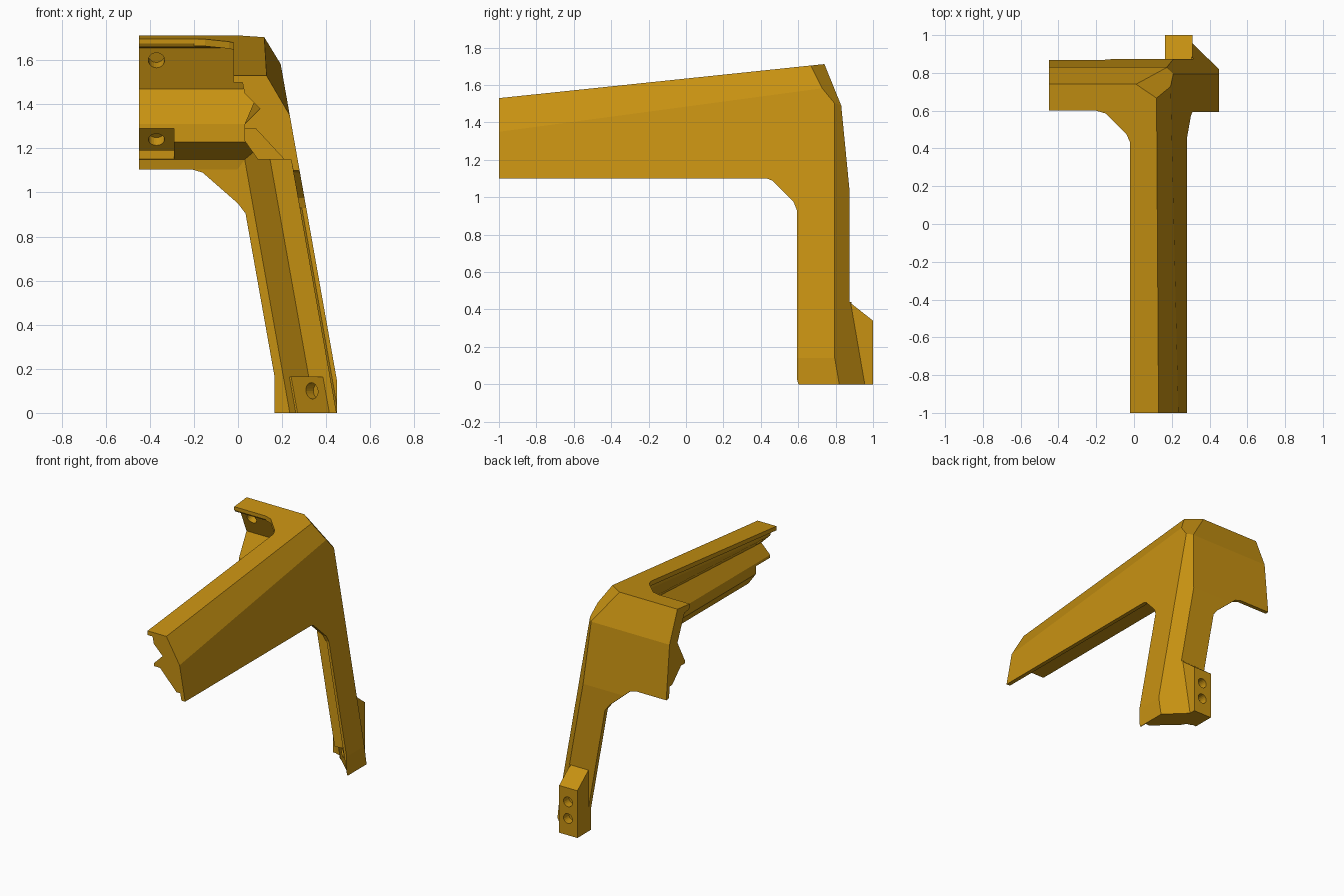
import bpy, bmesh
from mathutils import Vector

if "Cube" in bpy.data.objects:
    bpy.data.objects.remove(bpy.data.objects["Cube"])

gold = bpy.data.materials.new("gold")
gold.diffuse_color = (0.57, 0.285, 0.006, 1)
gold.use_nodes = True
gold.node_tree.nodes["Principled BSDF"].inputs["Base Color"].default_value = gold.diffuse_color
INSIDE = Vector((0, 0.7, 1.3))


def plane(a, b, c):
    """Plane through three points with its normal pointing out of the bracket."""
    a, b, c = Vector(a), Vector(b), Vector(c)
    n = (b - a).cross(c - a).normalized()
    return (a, -n if (INSIDE - a).dot(n) > 0 else n)


# Outer faces shared by all the bars
TOP = plane((0, -1, 1.53), (1, -1, 1.53), (0, 0.74, 1.712))
ARM_BEVEL = plane((0.13, -1, 1.53), (0.235, -1, 1.35), (0.12, 0.74, 1.71))
RIGHT = plane((0.475, 0, 0), (0.475, 1, 0), (0.235, 0, 1.35))
BACK_HIGH = plane((0, 0.74, 1.712), (1, 0.74, 1.712), (0, 0.83, 1.49))
BACK_MID = plane((0, 0.83, 1.49), (1, 0.83, 1.49), (0, 0.873, 1.05))
BACK_LOW = plane((0, 0.873, 0), (1, 0.873, 0), (0, 0.873, 1))
LEG_BEVEL = plane((0.475, 0.795, 0), (0.395, 0.873, 0), (0.208, 0.795, 1.5))
CORNER = plane((0, 0.75, 1.71), (0.12, 0.67, 1.70), (0.19, 0.81, 1.5))
LIMIT = plane((0.45, 0, 0), (0.45, 1, 0), (0.45, 0, 1))
HULL = [TOP, ARM_BEVEL, RIGHT, BACK_HIGH, BACK_MID, BACK_LOW, LEG_BEVEL, CORNER, LIMIT]


def finish(name, bm):
    bmesh.ops.recalc_face_normals(bm, faces=bm.faces[:])
    me = bpy.data.meshes.new(name)
    bm.to_mesh(me)
    bm.free()
    me.materials.append(gold)
    ob = bpy.data.objects.new(name, me)
    bpy.context.collection.objects.link(ob)
    return ob


def loft(name, start, end, planes=()):
    """Closed bar between two matching sections, trimmed by planes."""
    bm = bmesh.new()
    a = [bm.verts.new(p) for p in start]
    b = [bm.verts.new(p) for p in end]
    bm.faces.new(a)
    bm.faces.new(b[::-1])
    for i in range(len(a)):
        j = (i + 1) % len(a)
        bm.faces.new((a[i], b[i], b[j], a[j]))
    for co, no in planes:
        bmesh.ops.bisect_plane(bm, geom=bm.verts[:] + bm.edges[:] + bm.faces[:],
                               dist=1e-5, plane_co=co, plane_no=no, clear_outer=True)
        rim = [e for e in bm.edges if e.is_boundary]
        if rim:
            bmesh.ops.holes_fill(bm, edges=rim, sides=0)
    return finish(name, bm)


def cut(ob, cutter):
    cutter.hide_render = True
    cutter.hide_viewport = True
    m = ob.modifiers.new("cut", "BOOLEAN")
    m.operation, m.solver, m.object = "DIFFERENCE", "EXACT", cutter


def drill(ob, centre, axis, r=0.037, depth=0.12):
    """Round screw hole."""
    bm = bmesh.new()
    bmesh.ops.create_cone(bm, cap_ends=True, segments=20, radius1=r, radius2=r, depth=depth)
    c = finish("hole_cutter", bm)
    c.matrix_world = Vector(axis).to_track_quat("Z", "Y").to_matrix().to_4x4()
    c.location = centre
    cut(ob, c)


# Long arm: section (x, z, rise towards the corner)
arm = [(-0.02, 1.9, 0), (0.4, 1.9, 0), (0.4, 1.1, 0), (0.25, 1.1, 0), (0.24, 1.15, 0),
       (0.09, 1.15, 0), (0.03, 1.235, 0), (0.03, 1.31, 0), (0.1, 1.38, 0.1),
       (0.03, 1.45, 0.2), (0.02, 1.5, 0.2), (-0.02, 1.5, 0.2)]
long_arm = loft("long_arm", [(x, -1, z) for x, z, k in arm],
                [(x, 0.95, z + k) for x, z, k in arm], HULL)
pad = [(-0.1, 1.29), (0.08, 1.29), (0.219, 1.14), (-0.1, 1.14)]
cut(long_arm, loft("long_arm_seat_cutter", [(x, -1.1, z) for x, z in pad],
                   [(x, -0.84, z) for x, z in pad]))
drill(long_arm, (0.14, -0.92, 1.225), (0.73, 0, 0.68), depth=0.1)
drill(long_arm, (0.065, -0.92, 1.43), (0.73, 0, 0.68), r=0.03, depth=0.1)

# Short arm: section (y, z)
arm = [(0.6, 1.8), (0.95, 1.8), (0.95, 1.105), (0.84, 1.105), (0.83, 1.15), (0.65, 1.23),
       (0.655, 1.31), (0.74, 1.47), (0.66, 1.655), (0.61, 1.66), (0.6, 1.675)]
short_arm = loft("short_arm", [(-0.45, y, z) for y, z in arm],
                 [(0.42, y, z) for y, z in arm], HULL)
pad = [(0.5, 1.14), (0.828, 1.14), (0.828, 1.19), (0.80, 1.19), (0.70, 1.29), (0.5, 1.29)]
cut(short_arm, loft("short_arm_seat_cutter", [(-0.55, y, z) for y, z in pad],
                    [(-0.29, y, z) for y, z in pad]))
drill(short_arm, (-0.37, 0.75, 1.24), (0, 0.7, 0.7), depth=0.1)
drill(short_arm, (-0.37, 0.685, 1.6), (0, 0.92, 0.4))


# Leg: leaning section (offset from the right face, y)
def leaning(pts, z):
    return [(0.475 - 0.1778 * z + dx, y, z) for dx, y in pts]


leg = [(0.1, 0.593), (0.1, 0.95), (-0.28, 0.95), (-0.28, 0.84), (-0.24, 0.83),
       (-0.125, 0.64), (-0.03, 0.655), (-0.03, 0.61), (-0.02, 0.593)]
leg_bar = loft("leg", leaning(leg, 0), leaning(leg, 1.3), HULL)
pad = [(-0.35, 0.55), (-0.055, 0.55), (-0.055, 0.645), (-0.205, 0.785), (-0.35, 0.785)]
cut(leg_bar, loft("leg_seat_cutter", leaning(pad, -0.1), leaning(pad, 0.162)))
drill(leg_bar, (0.335, 0.707, 0.1), (0.68, 0.73, 0), depth=0.1)

# Foot block on the back, with the leg bevel carried on beside it
prof = [(0.845, 0), (1, 0), (1, 0.34), (0.873, 0.44), (0.845, 0.44)]
block = loft("foot_block", [(0.165, y, z) for y, z in prof],
             [(0.31, y, z) for y, z in prof])
for z in (0.12, 0.24):
    drill(block, (0.24, 1, z), (0, 1, 0), r=0.035)
prof = [(0.305, 0.86), (0.5, 0.86), (0.5, 1.0), (0.305, 1.0)]
loft("foot_bevel", [(x, y, 0) for x, y in prof], [(x, y, 0.44) for x, y in prof],
     [LEG_BEVEL, RIGHT, LIMIT])

# Gussets in the three inner corners
g = [(0.42, 1.105), (0.46, 1.09), (0.575, 0.975), (0.593, 0.93), (0.66, 0.93), (0.66, 1.14), (0.42, 1.14)]
loft("right_gusset", [(0.445 - 0.1778 * z, y, z) for y, z in g],
     [(0.6 - 0.1778 * z, y, z) for y, z in g], HULL)
g = [(-0.21, 1.105), (-0.16, 1.09), (0.0, 0.95), (0.03, 0.91), (0.15, 0.91), (0.15, 1.14), (-0.21, 1.14)]
loft("back_gusset", [(x, 0.84, z) for x, z in g], [(x, 0.95, z) for x, z in g], HULL)
g = [(-0.2, 0.6), (-0.15, 0.585), (-0.04, 0.475), (-0.02, 0.43), (0.03, 0.43), (0.03, 0.66), (-0.2, 0.66)]
loft("top_gusset", [(x, y, 1.5 + 0.1034 * (y + 1)) for x, y in g],
     [(x, y, 1.8) for x, y in g], HULL)
